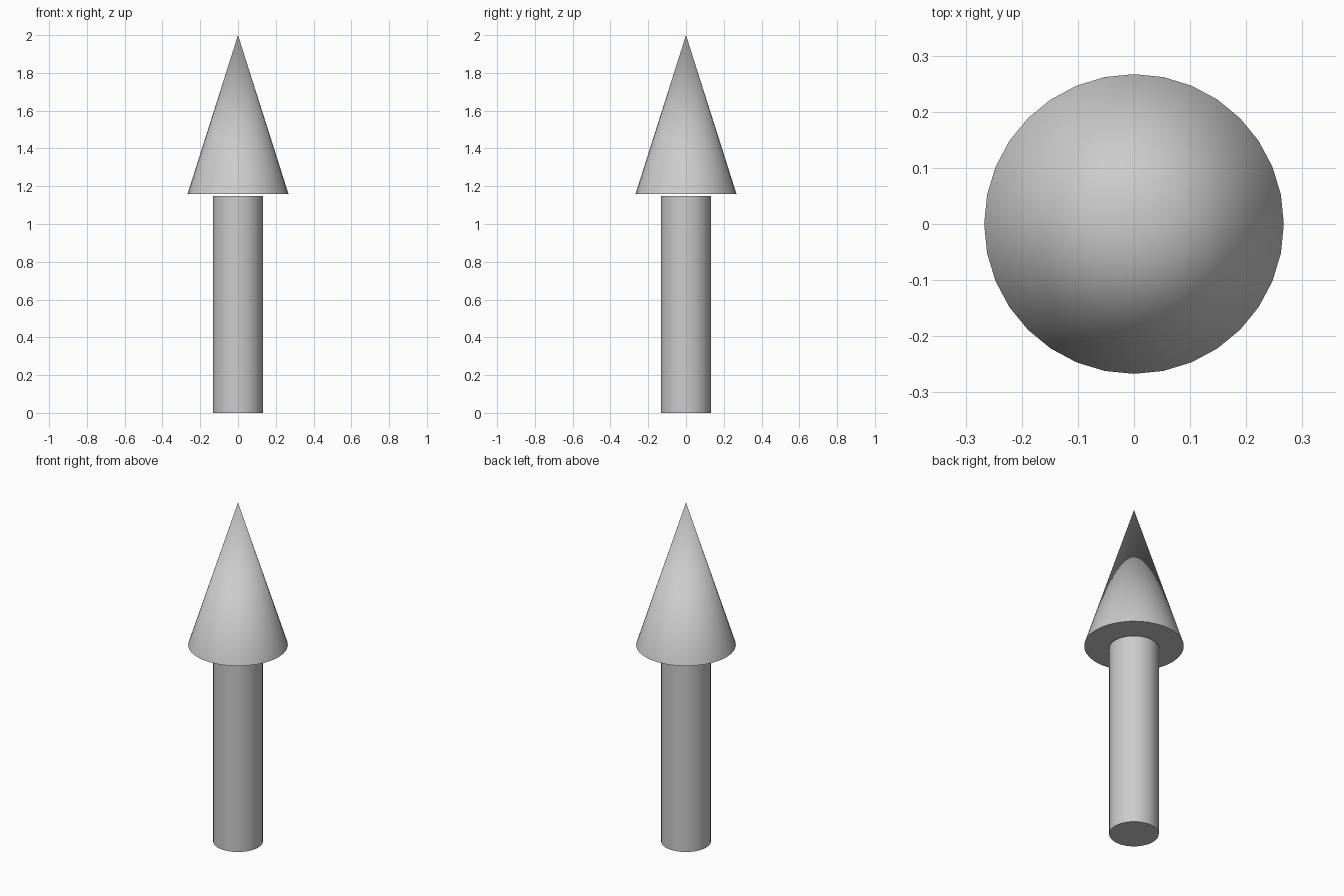
import bpy
import math

if "Cube" in bpy.data.objects:
    bpy.data.objects.remove(bpy.data.objects["Cube"])

SIDES = 32


def finish(name):
    obj = bpy.context.object
    obj.name = name
    bpy.ops.object.shade_smooth_by_angle(angle=math.radians(30))
    return obj


# Shaft: plain capped cylinder standing on the ground
SHAFT_TOP = 1.147
bpy.ops.mesh.primitive_cylinder_add(
    vertices=SIDES, radius=0.133, depth=SHAFT_TOP,
    location=(0, 0, SHAFT_TOP / 2))
finish("arrow_shaft")

# Head: capped cone floating just above the shaft
HEAD_BASE, TIP = 1.16, 2.0
bpy.ops.mesh.primitive_cone_add(
    vertices=SIDES, radius1=0.267, radius2=0, depth=TIP - HEAD_BASE,
    location=(0, 0, (HEAD_BASE + TIP) / 2))
finish("arrow_head")
